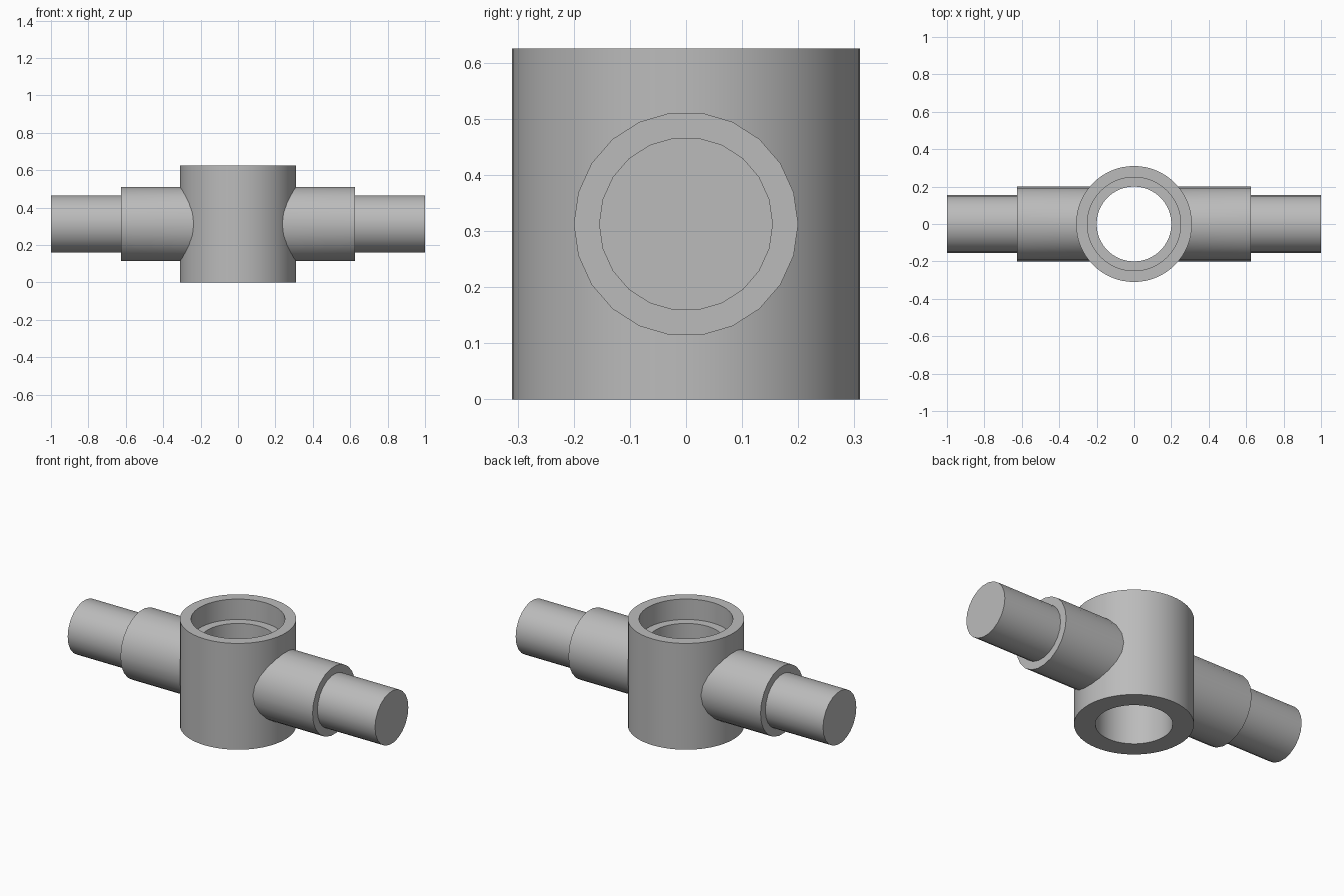
import bpy, bmesh
from math import cos, sin, pi, sqrt, radians

HEIGHT = 0.625
MID = HEIGHT / 2

cube = bpy.data.objects.get("Cube")
if cube:
    bpy.data.objects.remove(cube)

# Single grey metal
metal = bpy.data.materials.new("grey metal")
metal.use_nodes = True
colour = (0.5, 0.5, 0.5, 1)
metal.diffuse_color = colour
metal.node_tree.nodes["Principled BSDF"].inputs["Base Color"].default_value = colour


def ring(bm, radius, height, sides):
    return [bm.verts.new((radius * cos(2 * pi * i / sides),
                          radius * sin(2 * pi * i / sides), height))
            for i in range(sides)]


def bridge(bm, a, b):
    n = len(a)
    for i in range(n):
        j = (i + 1) % n
        bm.faces.new((a[i], a[j], b[j], b[i]))


def finish(bm, name):
    bmesh.ops.recalc_face_normals(bm, faces=bm.faces)
    mesh = bpy.data.meshes.new(name)
    bm.to_mesh(mesh)
    bm.free()
    mesh.materials.append(metal)
    obj = bpy.data.objects.new(name, mesh)
    bpy.context.collection.objects.link(obj)
    bpy.ops.object.select_all(action="DESELECT")
    obj.select_set(True)
    bpy.context.view_layer.objects.active = obj
    bpy.ops.object.shade_smooth_by_angle(angle=radians(35))


# Hub: closed lathe profile with a through bore and a counterbore at the top
bm = bmesh.new()
profile = [(0.31, 0), (0.31, HEIGHT), (0.25, HEIGHT),
           (0.25, 0.505), (0.2, 0.505), (0.2, 0)]
rings = [ring(bm, r, z, 64) for r, z in profile]
for k, current in enumerate(rings):
    bridge(bm, current, rings[(k + 1) % len(rings)])
finish(bm, "hub")

# Stepped trunnions, their roots curved to end inside the hub wall
for name, side in (("left_trunnion", 1), ("right_trunnion", -1)):
    bm = bmesh.new()
    steps = [(0.2, 0.2), (0.2, 0.625), (0.155, 0.625), (0.155, 1)]
    rings = [ring(bm, r, x, 22) for r, x in steps]
    for a, b in zip(rings, rings[1:]):
        bridge(bm, a, b)
    bm.faces.new(rings[-1])
    for v in rings[0]:
        v.co.z = sqrt(0.28 ** 2 - v.co.x ** 2)
    # Lay the axis along x at mid height
    for v in bm.verts:
        y, z, x = v.co
        v.co = (side * x, y, z + MID)
    finish(bm, name)
